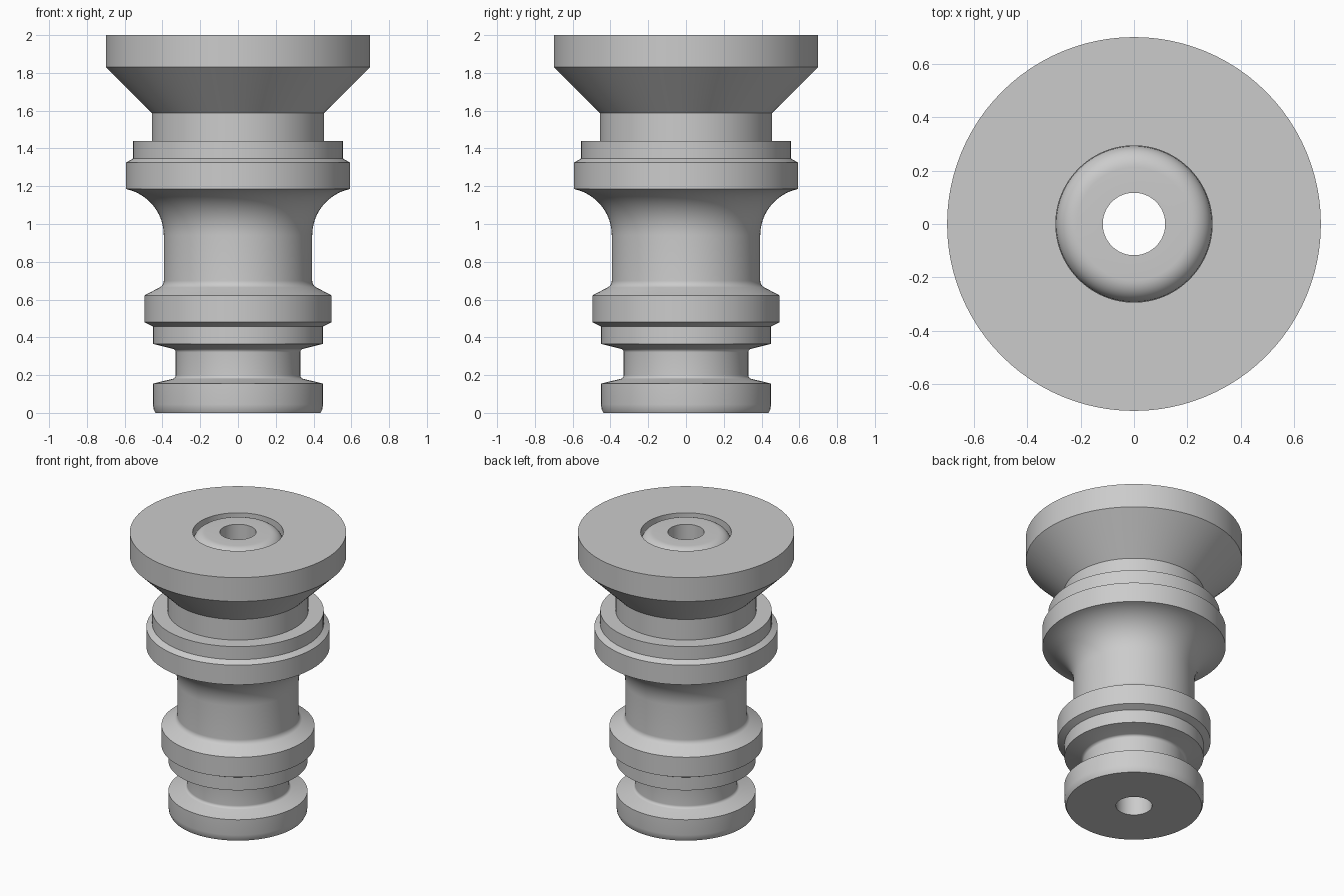
import bpy
import bmesh
from math import cos, sin, radians, tau

SEGMENTS = 96

if "Cube" in bpy.data.objects:
    bpy.data.objects.remove(bpy.data.objects["Cube"])


def arc(cx, cz, r, start, end, steps=8):
    """Points (radius, height) along a circular arc, angles in degrees."""
    angles = [radians(start + (end - start) * i / steps) for i in range(steps + 1)]
    return [(cx + r * cos(a), cz + r * sin(a)) for a in angles]


def lathe(name, profile, material):
    """Revolve a closed profile around the z axis."""
    bm = bmesh.new()
    verts = [bm.verts.new((r, 0, z)) for r, z in profile]
    edges = [bm.edges.new((v, verts[i - 1])) for i, v in enumerate(verts)]
    bmesh.ops.spin(bm, geom=verts + edges, cent=(0, 0, 0), axis=(0, 0, 1),
                   angle=tau, steps=SEGMENTS)
    bmesh.ops.remove_doubles(bm, verts=bm.verts, dist=0.0002)
    bmesh.ops.recalc_face_normals(bm, faces=bm.faces)
    mesh = bpy.data.meshes.new(name)
    bm.to_mesh(mesh)
    bm.free()
    mesh.materials.append(material)
    obj = bpy.data.objects.new(name, mesh)
    bpy.context.collection.objects.link(obj)
    bpy.ops.object.select_all(action="DESELECT")
    obj.select_set(True)
    bpy.context.view_layer.objects.active = obj
    bpy.ops.object.shade_smooth_by_angle(angle=radians(20))
    return obj


# Single grey colour
grey = bpy.data.materials.new("light_grey")
grey.use_nodes = True
colour = (0.6, 0.6, 0.6, 1)
grey.diffuse_color = colour
grey.node_tree.nodes["Principled BSDF"].inputs["Base Color"].default_value = colour

# Foot with a slightly rounded lower edge
foot = [(0.117, 0), (0.437, 0), (0.447, 0.02), (0.45, 0.045), (0.45, 0.155)]

# Sealing groove with filleted corners
groove = arc(0.35, 0.2, 0.02, -104, -180) + arc(0.35, 0.32, 0.02, 180, 104)

# Lower collar
collar = [(0.45, 0.365), (0.45, 0.458), (0.495, 0.48), (0.495, 0.622)]

# Waist flaring out to the shoulder
waist = arc(0.433, 0.7, 0.04, -118, -180) + arc(0.643, 0.94, 0.25, 180, 102, 16)

# Shoulder with a raised step
shoulder = [(0.593, 1.185), (0.593, 1.325), (0.555, 1.347), (0.555, 1.44)]

# Neck, cone and wide head
head = [(0.455, 1.44), (0.455, 1.587), (0.7, 1.83), (0.7, 2), (0.293, 2)]

# Rounded nozzle ring sunk in the head, around the through hole
nozzle = [(0.293, 1.92)] + arc(0.212, 1.92, 0.08, 0, 90, 10) + [(0.117, 2)]

lathe("turned_body", foot + groove + collar + waist + shoulder + head + nozzle, grey)
